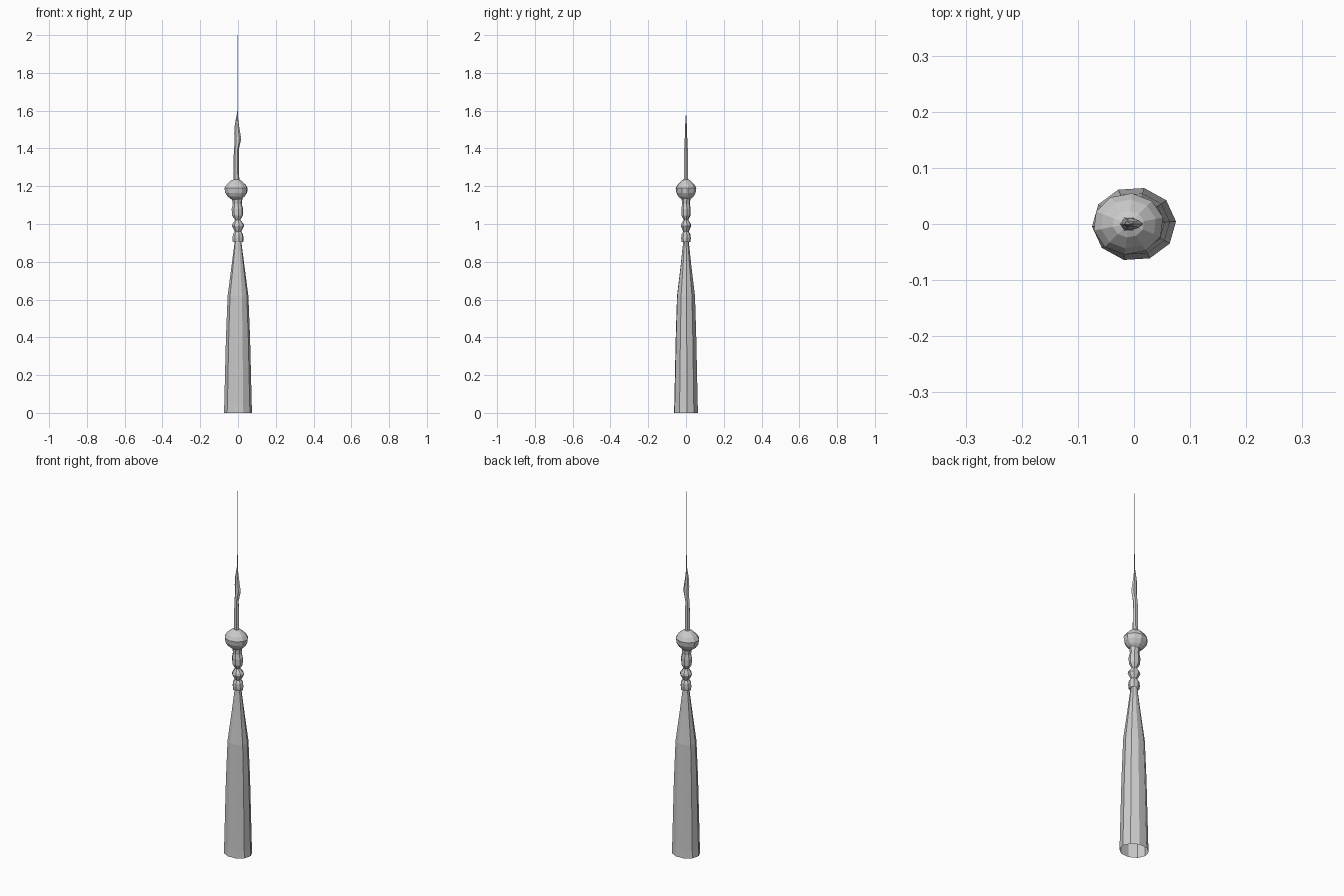
import bpy, bmesh, math


def add_object(name, bm):
    bmesh.ops.recalc_face_normals(bm, faces=bm.faces[:])
    mesh = bpy.data.meshes.new(name)
    bm.to_mesh(mesh)
    bm.free()
    obj = bpy.data.objects.new(name, mesh)
    bpy.context.collection.objects.link(obj)
    return obj


def loft(name, rings, sides, phase=0.0, tip=None):
    """Stack of elliptical rings (z, centre x, radius x, radius y), ends open."""
    bm = bmesh.new()
    rows = []
    for z, cx, rx, ry in rings:
        row = []
        for i in range(sides):
            a = phase + 2 * math.pi * i / sides
            row.append(bm.verts.new((cx + rx * math.cos(a), ry * math.sin(a), z)))
        rows.append(row)
    for low, high in zip(rows, rows[1:]):
        for i in range(sides):
            j = (i + 1) % sides
            bm.faces.new((low[i], low[j], high[j], high[i]))
    if tip:
        top = bm.verts.new(tip)
        for i in range(sides):
            bm.faces.new((rows[-1][i], rows[-1][(i + 1) % sides], top))
    return add_object(name, bm)


# Tapered hollow shaft, open at the bottom
loft("shaft", [
    (0.00, 0.0, 0.075, 0.066),
    (0.04, 0.0, 0.073, 0.064),
    (0.40, 0.0, 0.064, 0.056),
    (0.62, 0.0, 0.055, 0.049),
    (0.78, 0.0, 0.034, 0.029),
    (0.91, 0.0, 0.017, 0.015)], 10, math.radians(4))

# Turned neck with two beads and a flared collar
loft("neck_beads", [
    (0.905, 0.0, 0.028, 0.024),
    (0.925, 0.0, 0.030, 0.026),
    (0.945, 0.0, 0.027, 0.024),
    (0.960, 0.0, 0.017, 0.015),
    (0.990, 0.0, 0.033, 0.028),
    (1.000, 0.0, 0.030, 0.026),
    (1.022, -0.002, 0.014, 0.013),
    (1.045, -0.003, 0.029, 0.024),
    (1.080, -0.003, 0.031, 0.025),
    (1.105, -0.004, 0.024, 0.021),
    (1.145, -0.005, 0.030, 0.025)], 8, math.radians(10))

# Faceted ball
loft("ball", [
    (1.130, -0.008, 0.026, 0.023),
    (1.145, -0.010, 0.045, 0.040),
    (1.165, -0.010, 0.059, 0.051),
    (1.190, -0.010, 0.063, 0.055),
    (1.210, -0.010, 0.050, 0.044),
    (1.230, -0.010, 0.028, 0.024)], 10, math.radians(12), (-0.010, 0, 1.241))

# Slim finial with a one-sided leaf bulge
loft("finial", [
    (1.225, -0.009, 0.016, 0.014),
    (1.395, -0.009, 0.013, 0.011),
    (1.415, -0.005, 0.014, 0.010),
    (1.450, -0.001, 0.018, 0.008),
    (1.480, -0.004, 0.016, 0.006),
    (1.525, -0.006, 0.011, 0.005)], 6, 0, (-0.004, 0, 1.595))

# Flat needle blade on top
needle = bmesh.new()
outline = [(-0.006, 1.52), (-0.001, 1.52), (-0.003, 2.0), (-0.005, 2.0)]
needle.faces.new([needle.verts.new((x, 0, z)) for x, z in outline])
add_object("needle", needle)
